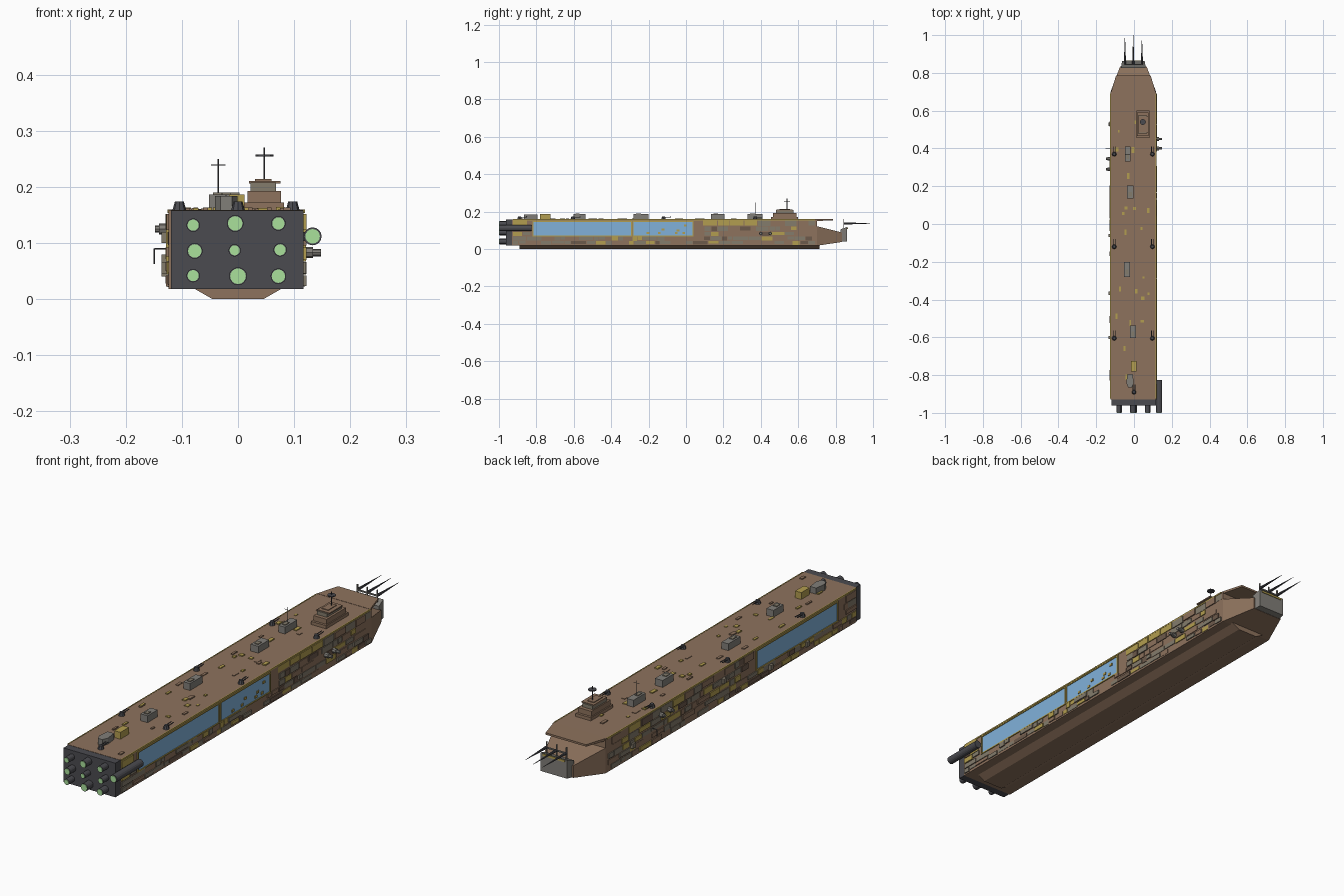
import bpy, bmesh, random
from math import pi
from mathutils import Matrix, Vector

if "Cube" in bpy.data.objects:
    bpy.data.objects.remove(bpy.data.objects["Cube"])

random.seed(7)
CX, HW = -0.0035, 0.1205          # hull centre and half width
Z0, Z1 = 0.018, 0.159             # hull bottom and deck


def material(name, r, g, b):
    m = bpy.data.materials.new(name)
    m.diffuse_color = (r, g, b, 1)
    m.use_nodes = True
    m.node_tree.nodes["Principled BSDF"].inputs["Base Color"].default_value = m.diffuse_color
    return m


BROWN = material("hull_brown", 0.27, 0.17, 0.11)
RUST = material("dark_brown", 0.15, 0.10, 0.07)
TAN = material("tan_grey", 0.23, 0.20, 0.15)
GREY = material("grey", 0.22, 0.21, 0.19)
YELLOW = material("old_yellow", 0.45, 0.34, 0.08)
DARK = material("dark_metal", 0.07, 0.07, 0.08)
BLUE = material("blue_glass", 0.22, 0.44, 0.70)
GREEN = material("engine_glow", 0.40, 0.75, 0.33)


def finish(name, bm, mat):
    bmesh.ops.recalc_face_normals(bm, faces=bm.faces)
    me = bpy.data.meshes.new(name)
    bm.to_mesh(me)
    bm.free()
    me.materials.append(mat)
    ob = bpy.data.objects.new(name, me)
    bpy.context.collection.objects.link(ob)
    return ob


def add_box(bm, x0, x1, y0, y1, z0, z1):
    c = Vector(((x0 + x1) / 2, (y0 + y1) / 2, (z0 + z1) / 2))
    m = Matrix.Translation(c) @ Matrix.Diagonal((x1 - x0, y1 - y0, z1 - z0, 1))
    bmesh.ops.create_cube(bm, size=1, matrix=m)


def boxes(name, mat, items):
    bm = bmesh.new()
    for it in items:
        add_box(bm, *it)
    return finish(name, bm, mat)


def loft(name, mat, rings):
    """Closed solid through point rings of equal length."""
    bm = bmesh.new()
    vs = [[bm.verts.new(p) for p in r] for r in rings]
    n = len(rings[0])
    for a, b in zip(vs, vs[1:]):
        for i in range(n):
            bm.faces.new((a[i], a[(i + 1) % n], b[(i + 1) % n], b[i]))
    bm.faces.new(vs[0])
    bm.faces.new(vs[-1])
    return finish(name, bm, mat)


def rect(y, hw, z0, z1):
    return [(CX - hw, y, z0), (CX + hw, y, z0), (CX + hw, y, z1), (CX - hw, y, z1)]


def add_rod(bm, a, b, r1, r2=None, seg=16):
    a, b = Vector(a), Vector(b)
    d = b - a
    m = Matrix.Translation((a + b) / 2) @ d.to_track_quat('Z', 'Y').to_matrix().to_4x4()
    bmesh.ops.create_cone(bm, cap_ends=True, segments=seg, radius1=r1,
                          radius2=r1 if r2 is None else r2, depth=d.length, matrix=m)


def rods(name, mat, items, seg=16):
    bm = bmesh.new()
    for it in items:
        add_rod(bm, *it, seg=seg)
    return finish(name, bm, mat)


# Hull, keel, bow wedge, deck lip and nose block
loft("hull", BROWN, [rect(-0.93, HW, Z0, Z1), rect(0.70, HW, Z0, Z1)])
loft("keel", BROWN, [[(x, y, z) for x, z in ((-0.045, 0), (0.045, 0), (0.08, 0.02), (-0.08, 0.02))]
                     for y in (-0.89, 0.715)])
loft("bow_wedge", BROWN, [rect(0.70, HW, Z0, 0.122), rect(0.835, 0.07, 0.038, 0.088)])
loft("deck_lip", BROWN, [rect(0.69, HW, 0.150, 0.160), rect(0.785, 0.092, 0.153, 0.161)])
loft("nose_block", GREY, [rect(0.825, 0.066, 0.038, 0.105), rect(0.862, 0.06, 0.042, 0.118)])
boxes("nose_trim", YELLOW, [(CX - 0.05, CX + 0.05, 0.86, 0.865, 0.108, 0.116)])
rods("bow_spikes", DARK, [((x, 0.845, 0.137), (x, t, 0.137), 0.006, 0.0004)
                          for x, t in ((-0.048, 1.0), (-0.004, 1.0), (0.042, 0.985))], 8)
boxes("spike_mount", GREY, [(-0.05, 0.044, 0.842, 0.848, 0.133, 0.138)] +
      [(x - 0.002, x + 0.002, 0.841, 0.846, 0.10, 0.16) for x in (-0.048, -0.004, 0.042)])

# Stern engine block, nozzles and side engine
boxes("engine_block", DARK, [(CX - 0.116, CX + 0.12, -0.962, -0.93, 0.018, 0.158)])
ENG = [(-0.08, 0.132, 0.010), (-0.005, 0.135, 0.013), (0.072, 0.135, 0.011),
       (-0.077, 0.086, 0.012), (-0.006, 0.087, 0.009), (0.075, 0.088, 0.010),
       (-0.08, 0.042, 0.010), (0.0, 0.041, 0.014), (0.072, 0.041, 0.012)]
rods("engine_nozzles", DARK, [((x, -0.95, z), (x, -0.998, z), r + 0.002) for x, z, r in ENG])
rods("side_engine", DARK, [((0.133, -0.825, 0.112), (0.133, -0.998, 0.112), 0.016)])
boxes("side_engine_strut", DARK, [(0.11, 0.13, -0.93, -0.84, 0.104, 0.12)])
rods("engine_glow", GREEN, [((x, -0.99, z), (x, -1.0, z), r) for x, z, r in
                            ENG + [(0.133, 0.112, 0.013)]])

# Long glass bays with yellow frames; the left side has one
bays = [(1, -0.815, -0.295), (1, -0.28, 0.035), (-1, -0.80, -0.28)]
glass, frames = [], []
for s, a, b in bays:
    lo, hi = sorted((CX + s * (HW - 0.004), CX + s * (HW + 0.001)))
    glass.append((lo, hi, a, b, 0.072, 0.146))
    lo, hi = sorted((CX + s * (HW - 0.004), CX + s * (HW + 0.004)))
    t = 0.006
    frames += [(lo, hi, a - t, b + t, 0.146, 0.151), (lo, hi, a - t, b + t, 0.067, 0.072),
               (lo, hi, a - t, a, 0.072, 0.146), (lo, hi, b, b + t, 0.072, 0.146)]
boxes("bay_glass", BLUE, glass)
boxes("bay_frames", YELLOW, frames)
boxes("bay_lamps", YELLOW, [(0.115, 0.121, y, y + 0.014, z, z + 0.01) for y, z in
                            ((-0.21, 0.08), (-0.15, 0.08), (-0.13, 0.10), (-0.06, 0.08),
                             (-0.05, 0.095), (-0.02, 0.08), (-0.01, 0.12))])

# Patchwork side plating in rows, skipping the bays
plates = {m: [] for m in (TAN, BROWN, RUST, YELLOW)}
rows = [(0.022, 0.042), (0.044, 0.066), (0.070, 0.092), (0.095, 0.12), (0.123, 0.152)]
for s in (-1, 1):
    for z0, z1 in rows:
        y = -0.925
        while y < 0.66:
            e = min(y + random.uniform(0.025, 0.085), 0.695)
            hit = z1 > 0.067 and any(s == q and e > a - 0.006 and y < b + 0.006 for q, a, b in bays)
            if not hit and random.random() < 0.88:
                mat = random.choices(list(plates), (5, 3, 1.5, 3))[0]
                lo, hi = sorted((CX + s * (HW - 0.002), CX + s * (HW + random.uniform(0.001, 0.005))))
                h = random.uniform(0, 0.007)
                plates[mat].append((lo, hi, y, e - 0.004, z0 + h, z1))
            y = e
for mat, items in plates.items():
    boxes("side_plates_" + mat.name, mat, items)
boxes("edge_rails", YELLOW, [(CX + s * HW - 0.002, CX + s * HW + 0.002, -0.925, 0.69, 0.154, 0.160)
                             for s in (-1, 1)])

# Small deck patches
for name, mat, n in (("deck_patches_yellow", YELLOW, 22), ("deck_patches_brown", BROWN, 16)):
    items = []
    for _ in range(n):
        x, y = random.uniform(-0.1, 0.085), random.uniform(-0.9, 0.62)
        items.append((x, x + random.uniform(0.008, 0.018), y, y + random.uniform(0.012, 0.035),
                      0.157, random.uniform(0.161, 0.164)))
    boxes(name, mat, items)

# Command tower with mast
boxes("tower_base", BROWN, [(0.012, 0.082, 0.455, 0.60, 0.155, 0.172),
                            (0.017, 0.077, 0.465, 0.59, 0.172, 0.193)])
boxes("tower_bridge", TAN, [(0.022, 0.068, 0.48, 0.575, 0.193, 0.208)])
boxes("tower_roof", BROWN, [(0.020, 0.076, 0.485, 0.57, 0.206, 0.211),
                            (0.030, 0.060, 0.50, 0.555, 0.211, 0.214)])
rods("tower_mast", DARK, [((0.047, 0.54, 0.21), (0.047, 0.54, 0.27), 0.0015),
                          ((0.047, 0.54, 0.254), (0.047, 0.54, 0.258), 0.016)], 8)

# Deck houses
houses = [(-0.033, 0.37, 0.03, 0.08), (-0.02, 0.17, 0.035, 0.07),
          (-0.037, -0.24, 0.03, 0.08), (-0.005, -0.57, 0.032, 0.065)]
boxes("deck_houses", GREY, [(x - w / 2, x + w / 2, y - l / 2, y + l / 2, 0.155, 0.187)
                            for x, y, w, l in houses])
boxes("deck_house_caps", TAN, [(x - w / 4, x + w / 4, y - l / 3, y, 0.187, 0.190)
                               for x, y, w, l in houses])
boxes("yellow_deck_house", YELLOW, [(-0.016, 0.012, -0.78, -0.725, 0.155, 0.187)])
loft("stern_deck_house", GREY, [[(-0.021 + x, -0.83 + y, z) for x, y in
     ((-0.010, -0.035), (0.010, -0.035), (0.02, -0.012), (0.014, 0.035), (-0.014, 0.035), (-0.02, -0.012))]
    for z in (0.155, 0.184)])
rods("deck_mast", DARK, [((-0.035, 0.37, 0.18), (-0.035, 0.37, 0.25), 0.0015),
                         ((-0.048, 0.37, 0.239), (-0.022, 0.37, 0.239), 0.001)], 6)

# Twin-barrel deck turrets
heads, barrels = [], []
for x, y in [(s * 0.101 + CX, y) for s in (-1, 1) for y in (0.37, -0.12, -0.605)] + [(0.0, -0.89)]:
    heads.append(((x, y, 0.156), (x, y, 0.174), 0.013, 0.008))
    for d in (-0.005, 0.005):
        barrels.append(((x + d, y, 0.169), (x + d, y + 0.04, 0.171), 0.002))
rods("turret_heads", DARK, heads, 8)
rods("turret_barrels", DARK, barrels, 6)

# Side gun pods, bent aerial and small fittings
pods = []
for s, y, z in ((-1, 0.345, 0.125), (-1, 0.29, 0.125), (1, 0.45, 0.083), (1, 0.40, 0.083)):
    pods += [((CX + s * 0.115, y, z), (CX + s * 0.137, y, z), 0.010),
             ((CX + s * 0.13, y, z), (s * 0.148, y, z), 0.0065)]
rods("side_pods", GREY, pods, 8)
rods("bent_aerial", DARK, [((-0.12, 0.40, 0.09), (-0.149, 0.40, 0.09), 0.0015),
                           ((-0.149, 0.40, 0.09), (-0.149, 0.40, 0.063), 0.0015)], 6)
boxes("side_fittings", TAN, [(-0.136, -0.12, y, y + 0.018, z, z + 0.02) for y, z in
                             ((-0.07, 0.10), (-0.375, 0.04), (-0.61, 0.045), (0.52, 0.06))])
